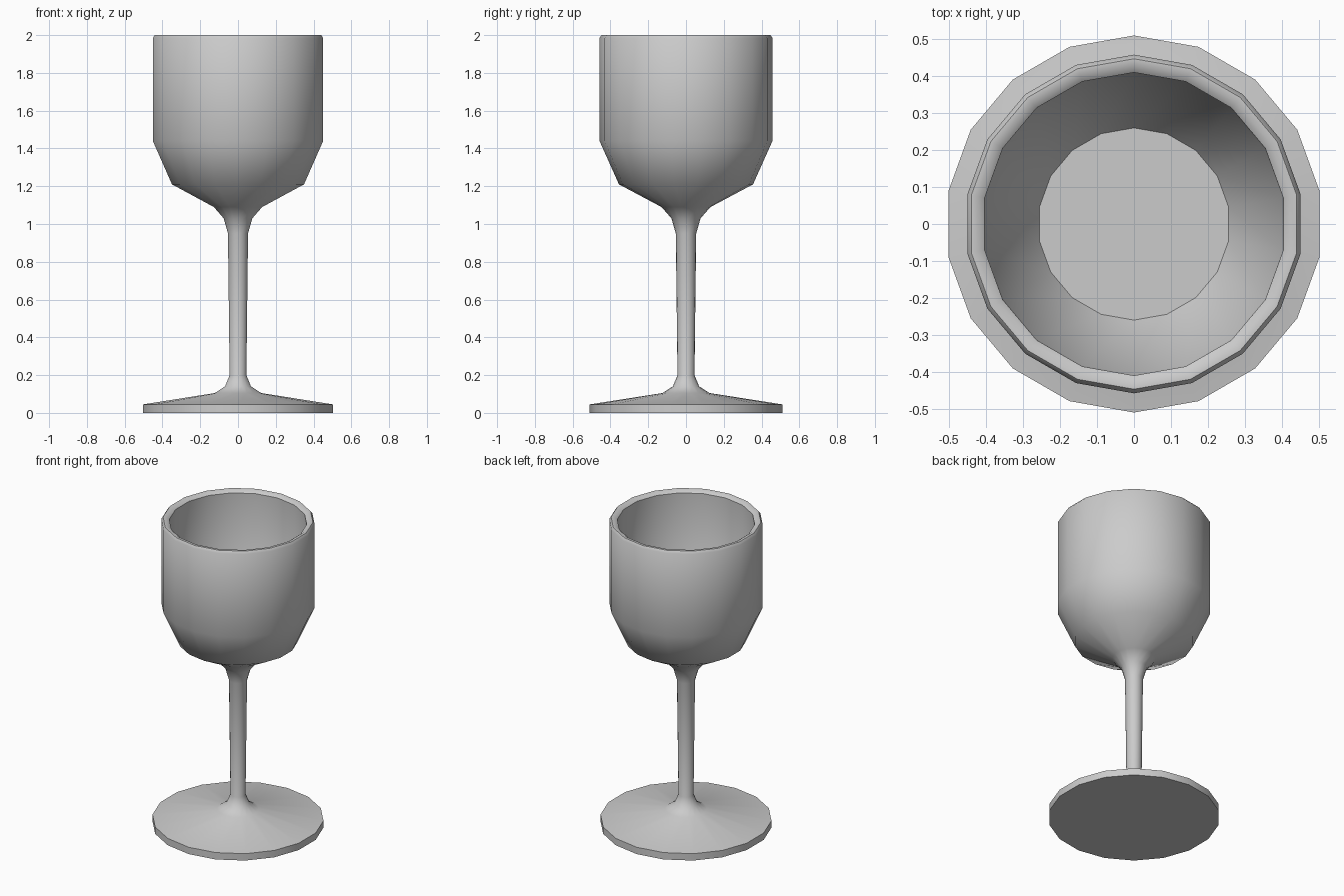
import bpy
import bmesh
from math import sin, cos, pi, radians

cube = bpy.data.objects.get("Cube")
if cube:
    bpy.data.objects.remove(cube, do_unlink=True)

SIDES = 18

# Single pale grey material
grey = bpy.data.materials.new("pale grey")
grey.use_nodes = True
grey.diffuse_color = (0.6, 0.6, 0.6, 1)
grey.node_tree.nodes["Principled BSDF"].inputs["Base Color"].default_value = (0.6, 0.6, 0.6, 1)

# Profile as (radius, height), from the foot's underside to the cup floor
foot = [(0.51, 0), (0.51, 0.045), (0.125, 0.105), (0.07, 0.14)]
stem = [(0.045, 0.2), (0.054, 0.95), (0.077, 1.03), (0.13, 1.09)]
bowl_outside = [(0.355, 1.21), (0.458, 1.44), (0.458, 1.985), (0.447, 2.0)]
bowl_inside = [(0.43, 2.0), (0.41, 1.985), (0.408, 1.45), (0.26, 1.22)]


def lathe(name, profile):
    """Spin a profile around z, closing both ends with flat caps."""
    bm = bmesh.new()
    rings = []
    for r, z in profile:
        angles = [pi / 2 + 2 * pi * i / SIDES for i in range(SIDES)]
        rings.append([bm.verts.new((r * cos(a), r * sin(a), z)) for a in angles])
    for low, high in zip(rings, rings[1:]):
        for i in range(SIDES):
            j = (i + 1) % SIDES
            bm.faces.new((low[i], low[j], high[j], high[i]))
    bm.faces.new(rings[0][::-1])
    bm.faces.new(rings[-1])
    bmesh.ops.recalc_face_normals(bm, faces=bm.faces)
    mesh = bpy.data.meshes.new(name)
    bm.to_mesh(mesh)
    bm.free()
    mesh.materials.append(grey)
    obj = bpy.data.objects.new(name, mesh)
    bpy.context.collection.objects.link(obj)
    return obj


# Goblet: foot, stem and hollow bowl in one surface
goblet = lathe("goblet", foot + stem + bowl_outside + bowl_inside)
bpy.ops.object.select_all(action='DESELECT')
goblet.select_set(True)
bpy.context.view_layer.objects.active = goblet
bpy.ops.object.shade_smooth_by_angle(angle=radians(40))
